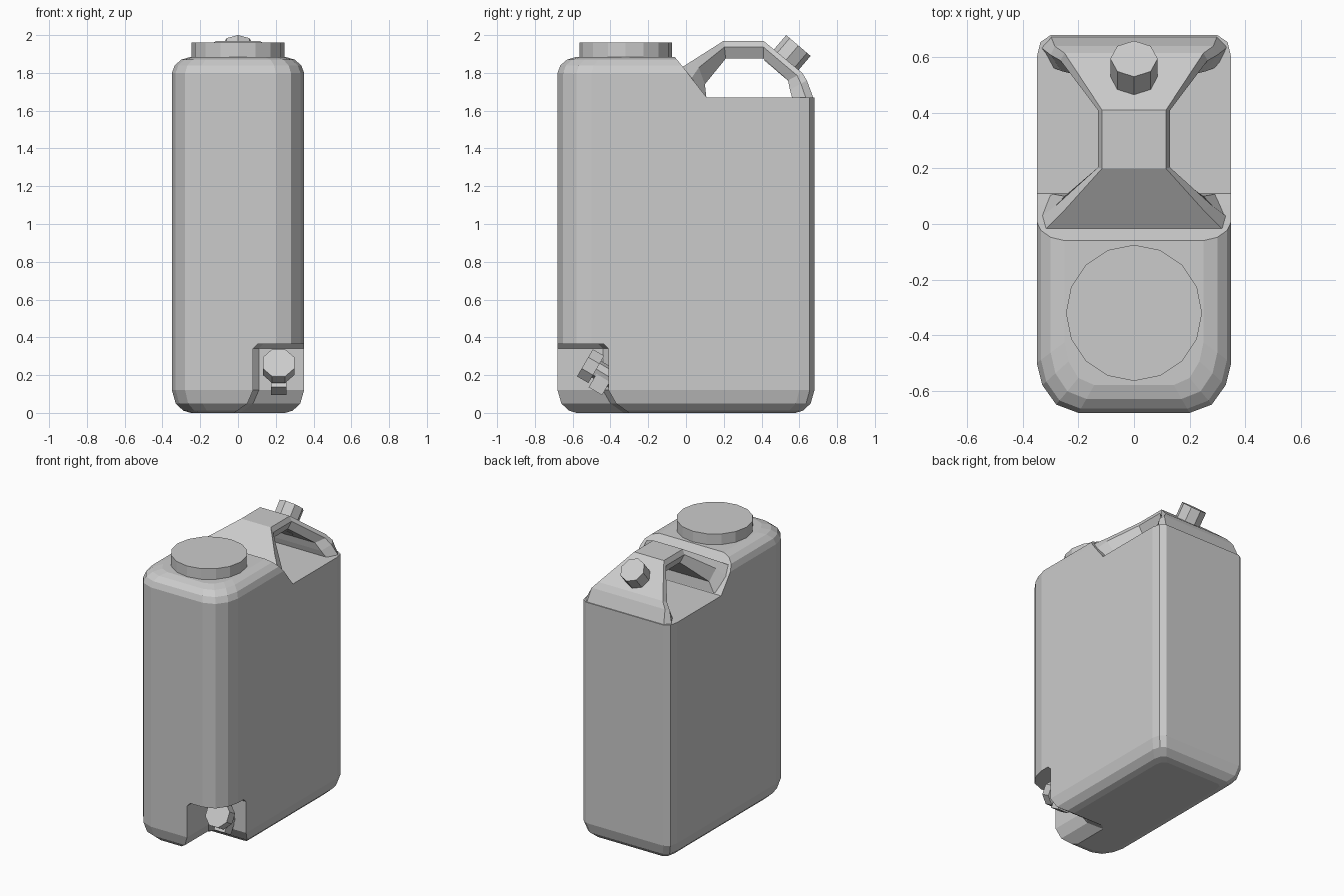
import bpy, bmesh, math
from mathutils import Vector

if "Cube" in bpy.data.objects:
    bpy.data.objects.remove(bpy.data.objects["Cube"])

grey = bpy.data.materials.new("light_grey_plastic")
grey.diffuse_color = (0.6, 0.6, 0.6, 1)
grey.use_nodes = True
grey.node_tree.nodes["Principled BSDF"].inputs["Base Color"].default_value = grey.diffuse_color


def loft(name, rings):
    """Skin a list of equal-length point rings and cap both ends."""
    bm = bmesh.new()
    vs = [[bm.verts.new(p) for p in r] for r in rings]
    n = len(vs[0])
    for a, b in zip(vs, vs[1:]):
        for i in range(n):
            j = (i + 1) % n
            bm.faces.new((a[i], a[j], b[j], b[i]))
    bm.faces.new(vs[0])
    bm.faces.new(vs[-1])
    bmesh.ops.recalc_face_normals(bm, faces=bm.faces)
    me = bpy.data.meshes.new(name)
    bm.to_mesh(me)
    bm.free()
    me.materials.append(grey)
    ob = bpy.data.objects.new(name, me)
    bpy.context.collection.objects.link(ob)
    return ob


def rod(name, start, end, radius, sides, turn=0.0):
    """Faceted cylinder between two points."""
    a, b = Vector(start), Vector(end)
    q = (b - a).to_track_quat('Z', 'Y')
    ang = [2 * math.pi * i / sides + turn for i in range(sides)]
    ring = [q @ Vector((radius * math.cos(t), radius * math.sin(t), 0)) for t in ang]
    return loft(name, [[a + p for p in ring], [b + p for p in ring]])


def cut(ob, cutter):
    """Subtract cutter from ob and discard the cutter."""
    m = ob.modifiers.new("cut", 'BOOLEAN')
    m.operation, m.solver, m.object = 'DIFFERENCE', 'EXACT', cutter
    dg = bpy.context.evaluated_depsgraph_get()
    me = bpy.data.meshes.new_from_object(ob.evaluated_get(dg))
    ob.modifiers.clear()
    ob.data = me
    bpy.data.objects.remove(cutter)


# Tank: rounded plan, wide front corners, tight rear corners, bevelled ends
half = [(0.2, -0.68), (0.28, -0.65), (0.33, -0.58), (0.35, -0.5),
        (0.35, 0.6), (0.337, 0.655), (0.3, 0.68)]
plan = half + [(-x, y) for x, y in reversed(half)]
levels = [(0, 0.1), (0.012, 0.06), (0.05, 0.02), (0.12, 0),
          (1.8, 0), (1.84, 0.015), (1.87, 0.05), (1.885, 0.1)]
body = loft("tank_body", [[(x * (1 - i / 0.35), y * (1 - i / 0.68), z) for x, y in plan]
                          for z, i in levels])

# Rear top step under the handle
step = [(-0.07, 1.95), (-0.06, 1.885), (-0.015, 1.83), (0.07, 1.72), (0.11, 1.67),
        (0.8, 1.67), (0.8, 2.1), (-0.07, 2.1)]
cut(body, loft("step_cutter", [[(x, y, z) for y, z in step] for x in (-0.6, 0.6)]))

# Tap recess in the front right corner, open and flared at the bottom
niche = [(-0.03, -0.04, -0.28), (0.0, -0.02, -0.3), (0.05, 0.05, -0.37), (0.12, 0.08, -0.41),
         (0.34, 0.08, -0.41), (0.365, 0.105, -0.435)]
cut(body, loft("niche_cutter", [[(0.5, -0.8, z), (x, -0.8, z), (x, y - 0.03, z),
                                 (x + 0.03, y, z), (0.5, y, z)] for z, x, y in niche]))

# Handle: flared bridge; outer y, z, half width, then inner y, z, half width
stations = [(-0.02, 1.83, 0.335, 0.11, 1.65, 0.335),
            (0.05, 1.875, 0.265, 0.10, 1.74, 0.28),
            (0.2, 1.97, 0.13, 0.21, 1.875, 0.13),
            (0.41, 1.97, 0.13, 0.41, 1.875, 0.13),
            (0.615, 1.8, 0.265, 0.54, 1.76, 0.25),
            (0.64, 1.76, 0.30, 0.55, 1.71, 0.29),
            (0.677, 1.66, 0.315, 0.57, 1.64, 0.34)]
rings = []
for yo, zo, wo, yi, zi, wi in stations:
    ym, zm, wm = yo + (yi - yo) * 0.35, zo + (zi - zo) * 0.35, max(wo, wi)
    right = [(wo - 0.015, yo, zo), (wm, ym, zm), (wi - 0.03, yi, zi)]
    rings.append(right + [(-x, y, z) for x, y, z in reversed(right)])
loft("handle", rings)

# Large filler lid
rod("filler_lid", (0, -0.32, 1.86), (0, -0.32, 1.96), 0.245, 16)

# Pouring cap on the rear slope of the handle
rod("pouring_cap", (0, 0.48, 1.81), (0, 0.595, 1.945), 0.085, 8)

# Tap: knob, stem and downward nozzle
rod("tap_knob", (0.215, -0.475, 0.23), (0.215, -0.535, 0.265), 0.09, 8, math.pi / 8)
rod("tap_stem", (0.215, -0.38, 0.175), (0.215, -0.48, 0.235), 0.05, 8)
rod("tap_nozzle", (0.215, -0.43, 0.20), (0.215, -0.48, 0.115), 0.058, 4, math.pi / 4)
